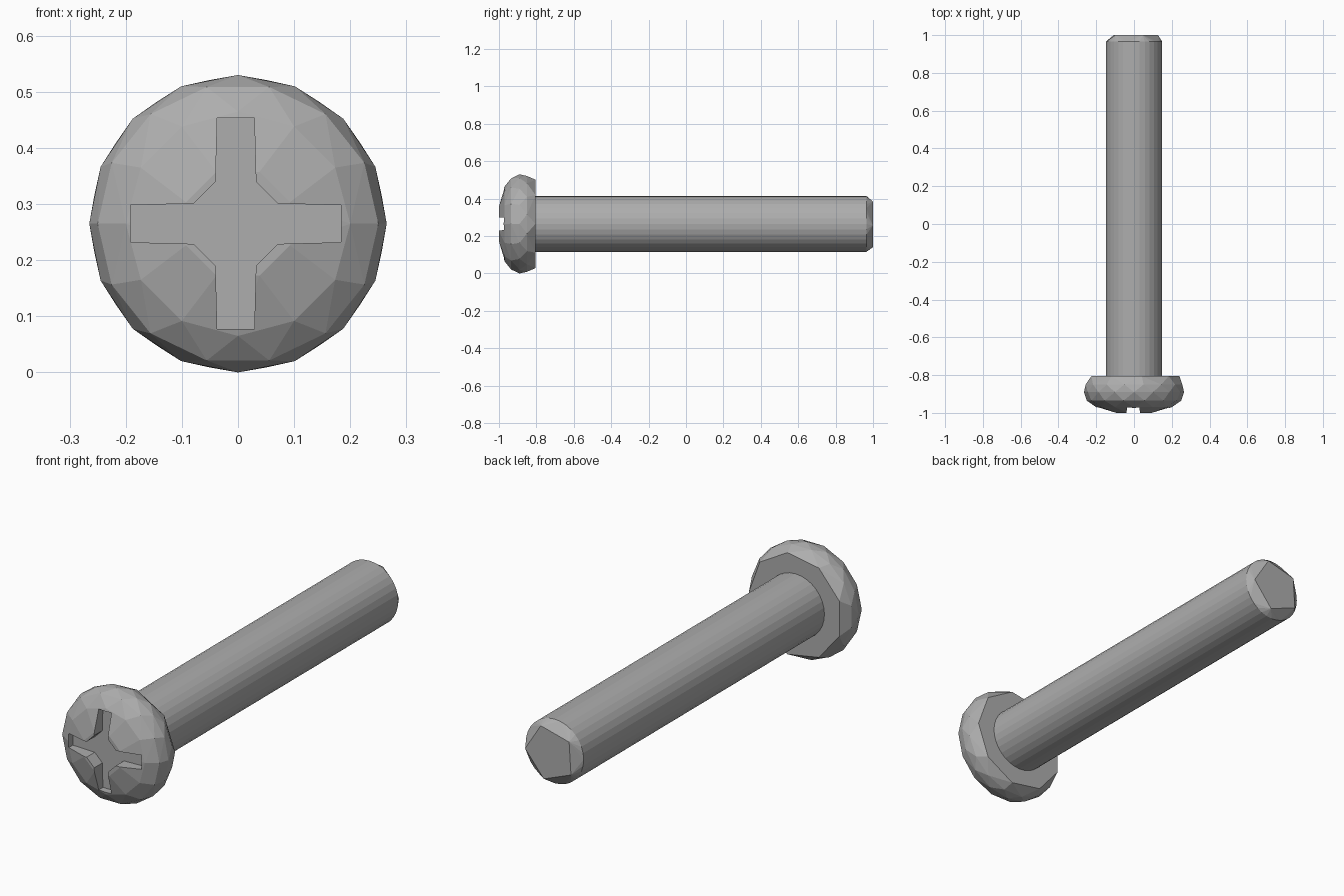
import bpy, bmesh, math

if "Cube" in bpy.data.objects:
    bpy.data.objects.remove(bpy.data.objects["Cube"])

AXIS_Z = 0.265   # height of the screw's axis, which runs along y

steel = bpy.data.materials.new("grey steel")
steel.diffuse_color = (0.42, 0.42, 0.42, 1)
steel.use_nodes = True
steel.node_tree.nodes["Principled BSDF"].inputs["Base Color"].default_value = steel.diffuse_color


def ring(y, radius, sides, phase=0.0):
    """Points of a regular polygon around the screw axis."""
    angles = [2 * math.pi * (i + phase) / sides for i in range(sides)]
    return [(radius * math.sin(a), y, AXIS_Z + radius * math.cos(a)) for a in angles]


def add_object(name, bm):
    bmesh.ops.recalc_face_normals(bm, faces=bm.faces)
    mesh = bpy.data.meshes.new(name)
    bm.to_mesh(mesh)
    bm.free()
    mesh.materials.append(steel)
    obj = bpy.data.objects.new(name, mesh)
    bpy.context.collection.objects.link(obj)
    return obj


def hull_part(name, rings):
    """Faceted convex solid wrapped around a stack of rings."""
    bm = bmesh.new()
    for r in rings:
        for p in ring(*r):
            bm.verts.new(p)
    bmesh.ops.convex_hull(bm, input=bm.verts[:])
    loose = [v for v in bm.verts if not v.link_faces]
    bmesh.ops.delete(bm, geom=loose, context='VERTS')
    bmesh.ops.dissolve_limit(bm, angle_limit=0.002, verts=bm.verts[:], edges=bm.edges[:])
    return add_object(name, bm)


# Shaft with a chamfer closing on a five-sided end face
hull_part("shaft", [(-0.82, 0.149, 32), (0.965, 0.149, 32), (1.0, 0.128, 5, 0.3)])

# Low-poly domed head
head = hull_part("head", [
    (-0.805, 0.24, 9, 0.25),
    (-0.85, 0.261, 16, 0.5),
    (-0.89, 0.265, 16),
    (-0.935, 0.25, 14, 0.5),
    (-0.97, 0.20, 12),
    (-1.0, 0.10, 8, 0.5),
])

# Cross-shaped cutter with flared inner corners
quarter = [(-0.033, 0.188), (0.033, 0.188), (0.036, 0.075), (0.075, 0.036)]
bm = bmesh.new()
outline = []
for k in range(4):
    c, s = math.cos(k * math.pi / 2), math.sin(k * math.pi / 2)
    for x, z in quarter:
        outline.append(bm.verts.new((x * c + z * s - 0.004, -0.94, AXIS_Z - x * s + z * c)))
face = bm.faces.new(outline)
extruded = bmesh.ops.extrude_face_region(bm, geom=[face])
bmesh.ops.translate(bm, vec=(0, -0.2, 0),
                    verts=[g for g in extruded["geom"] if isinstance(g, bmesh.types.BMVert)])
cutter = add_object("recess_cutter", bm)
cutter.hide_render = True

# Cut the driver recess into the head
cut = head.modifiers.new("recess", 'BOOLEAN')
cut.operation = 'DIFFERENCE'
cut.solver = 'EXACT'
cut.object = cutter
bpy.context.view_layer.objects.active = head
bpy.ops.object.modifier_apply(modifier=cut.name)
bpy.data.objects.remove(cutter)
